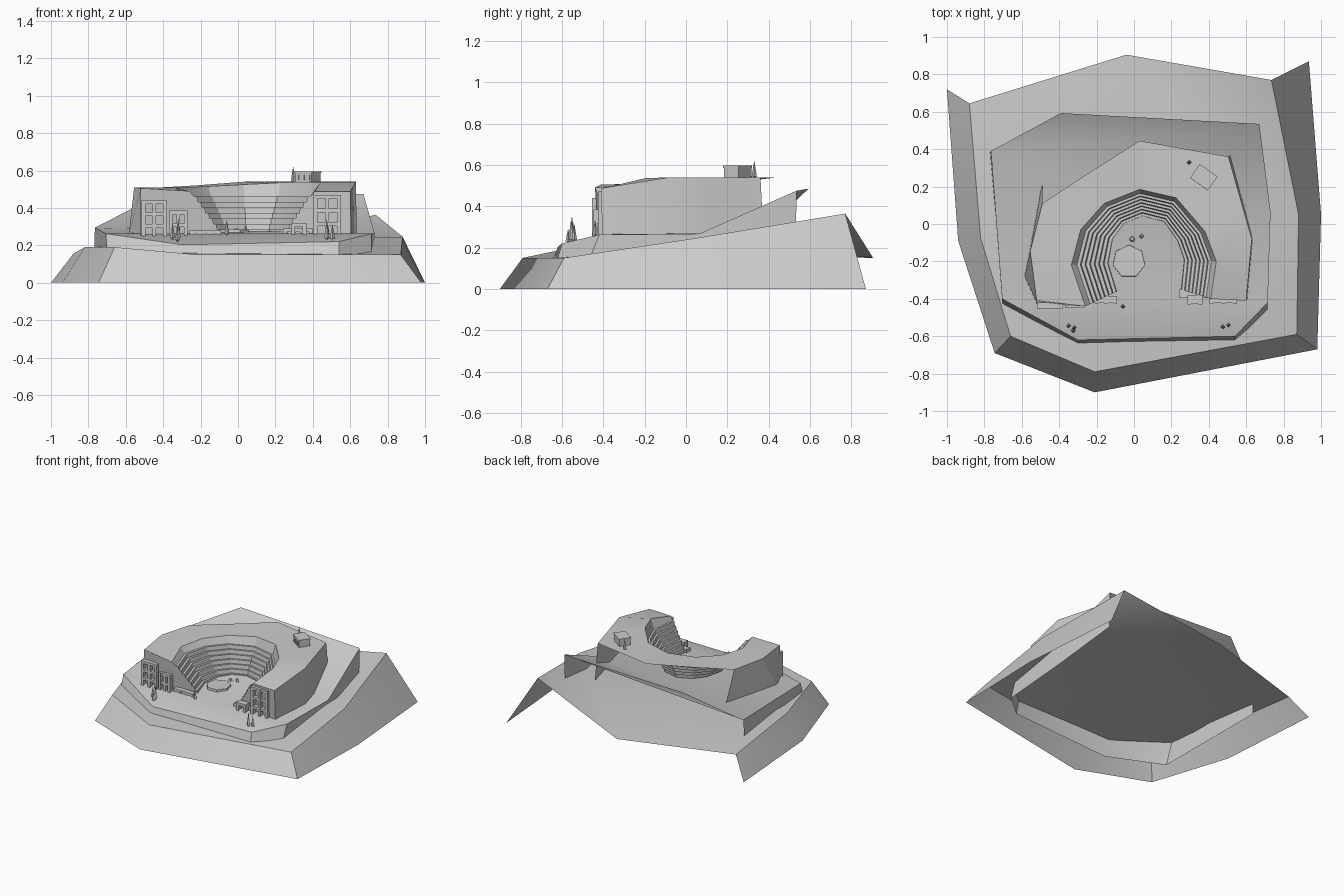
import bpy, bmesh, math
from mathutils import Matrix

if "Cube" in bpy.data.objects:
    bpy.data.objects.remove(bpy.data.objects["Cube"])


def sheet(name, faces, smooth=None):
    """Open surface from faces given as point lists, facing upward."""
    bm = bmesh.new()
    for f in faces:
        bm.faces.new([bm.verts.new(p) for p in f])
    bmesh.ops.remove_doubles(bm, verts=bm.verts[:], dist=1e-4)
    bmesh.ops.recalc_face_normals(bm, faces=bm.faces[:])
    bm.normal_update()
    if sum(f.normal.z * f.calc_area() for f in bm.faces) < 0:
        bmesh.ops.reverse_faces(bm, faces=bm.faces[:])
    ob = finish(name, bm)
    if smooth:
        bpy.ops.object.select_all(action='DESELECT')
        ob.select_set(True)
        bpy.context.view_layer.objects.active = ob
        bpy.ops.object.shade_smooth_by_angle(angle=math.radians(smooth))
    return ob


def finish(name, bm):
    me = bpy.data.meshes.new(name)
    bm.to_mesh(me)
    bm.free()
    ob = bpy.data.objects.new(name, me)
    bpy.context.collection.objects.link(ob)
    return ob


def strip(a, b):
    return [[a[i], a[i + 1], b[i + 1], b[i]] for i in range(len(a) - 1)]


def add_box(bm, x0, x1, y0, y1, z0, z1):
    m = Matrix.Translation(((x0 + x1) / 2, (y0 + y1) / 2, (z0 + z1) / 2))
    m = m @ Matrix.Diagonal((x1 - x0, y1 - y0, z1 - z0, 1))
    bmesh.ops.create_cube(bm, size=1, matrix=m)


def add_cone(bm, x, y, z, r1, r2, h, n):
    bmesh.ops.create_cone(bm, cap_ends=True, segments=n, radius1=r1, radius2=r2,
                          depth=h, matrix=Matrix.Translation((x, y, z + h / 2)))


# rocky base: sloping top, flared walls on three sides, open back
T = [(-.88, .645, .155), (-.82, -.075, .19), (-.66, -.60, .19), (-.21, -.79, .15),
     (.87, -.59, .15), (.88, .05, .246), (.735, .77, .364), (-.04, .905, .15)]
B = [(-1, .72, 0), (-.94, -.09, 0), (-.745, -.69, 0), (-.21, -.90, 0),
     (.98, -.67, 0), (1, .05, 0), (.935, .87, 0)]
tris = [(1, 2, 3), (1, 3, 4), (1, 4, 5), (0, 1, 5), (0, 5, 7), (5, 6, 7)]
sheet("rock_base", [[T[i] for i in t] for t in tris] + strip(T[:7], B), 32)

# terrace: flat middle, front bevel, raised back, deep skirt
P = [(-.765, .39, .295), (-.705, -.40, .262), (-.30, -.62, .203), (.54, -.60, .22),
     (.715, -.42, .262), (.73, .065, .267), (.67, .535, .475), (-.39, .593, .485)]
Q = [(-.772, .38, .09), (-.70, -.48, .03), (-.30, -.68, .04), (.54, -.645, .06),
     (.71, -.50, .06), (.725, .06, .09), (.668, .53, .2)]
sheet("terrace", [[P[0], P[1], P[4], P[5]], P[1:5], [P[0], P[5], P[6], P[7]]]
      + strip(P[:7], Q), 32)

# hill with stepped bowl, open at the front and the back left
outer = [(-.52, -.41, .505), (-.555, -.145, .51), (-.49, .11, .505), (-.23, .28, .52),
         (.03, .445, .54), (.505, .36, .54), (.57, .13, .54), (.63, -.08, .54), (.60, -.41, .487)]
rim = [(-.26, -.44, .49), (-.335, -.22, .505), (-.285, -.03, .51), (-.16, .11, .515),
       (.03, .185, .525), (.225, .14, .535), (.38, -.04, .54), (.44, -.20, .535), (.41, -.40, .487)]
inner = [(-.09, -.36), (-.135, -.21), (-.11, -.08), (-.05, 0), (.045, .04),
         (.16, .01), (.23, -.09), (.265, -.19), (.25, -.35)]
STEPS, TOP, FLOOR = 7, .46, .255


def ring(t, z):
    return [(r[0] + (i[0] - r[0]) * t, r[1] + (i[1] - r[1]) * t, z)
            for r, i in zip(rim, inner)]


rings = [rim]
for s in range(STEPS):
    z = TOP - s * (TOP - FLOOR) / STEPS
    rings.append(ring(.15 + .85 * s / STEPS, z))
    rings.append(ring(.15 + .85 * (s + .75) / STEPS, z))
rings.append(ring(1, FLOOR - .005))
faces = strip(outer, rim)
for a, b in zip(rings, rings[1:]):
    faces += strip(a, b)
left_foot = [(-.52, -.425, .25), (-.585, -.28, .25), (-.49, .225, .25)]
right_foot = [(.52, .375, .25), (.58, .13, .25), (.635, -.08, .25), (.605, -.405, .25)]
faces += strip(outer[:3], left_foot) + strip(outer[5:], right_foot)
faces.append([outer[0], left_foot[0]] + [r[0] for r in reversed(rings)])
faces.append([outer[8], right_foot[3]] + [r[8] for r in reversed(rings)])
sheet("amphitheatre_hill", faces, 25)

# stage disc and two small stones
bm = bmesh.new()
add_cone(bm, -.027, -.20, .255, .09, .088, .03, 7)
finish("stage", bm)
bm = bmesh.new()
add_cone(bm, -.01, -.08, .26, .022, .01, .03, 5)
add_cone(bm, .04, -.065, .26, .018, .006, .04, 4)
finish("stones", bm)


# ruined facades: pillars and beams in a grid
def facade(name, x0, x1, y0, y1, z1, cols, rows, z0=.25):
    bm = bmesh.new()
    w = .02
    for c in range(cols + 1):
        x = x0 + (x1 - x0 - w) * c / cols
        add_box(bm, x, x + w, y0, y1, z0, z1)
    for r in range(1, rows + 1):
        z = z0 + (z1 - z0) * r / rows
        add_box(bm, x0, x1, y0 + .002, y1, z - w, z)
    finish(name, bm)


facade("facade_left_tall", -.515, -.38, -.455, -.42, .44, 2, 3)
facade("facade_left_mid", -.37, -.27, -.448, -.41, .385, 2, 2)
facade("facade_left_low", -.26, -.09, -.425, -.385, .28, 3, 1, .24)
facade("facade_right_tall", .405, .55, -.425, -.385, .47, 2, 3)
facade("facade_right_low", .24, .40, -.395, -.35, .29, 3, 1, .24)
facade("facade_right_porch", .285, .365, -.43, -.38, .32, 1, 1)

# house on the hilltop with rim and windows
bm = bmesh.new()
add_box(bm, -.055, .055, -.042, .042, -.025, .026)
add_box(bm, -.058, .058, -.045, .045, .026, .036)
for x in (-.035, 0, .035):
    add_box(bm, x - .008, x + .008, -.046, -.04, -.01, .015)
house = finish("house", bm)
house.location = (.373, .25, .56)
house.rotation_euler.z = math.radians(-35)

# slender trees
bm = bmesh.new()
for x, y, z, h in [(-.32, -.555, .225, .12), (-.35, -.545, .23, .09), (-.325, -.57, .22, .07),
                   (.475, -.55, .225, .12), (.505, -.54, .225, .09),
                   (-.06, -.44, .25, .085), (.295, .33, .53, .09)]:
    add_cone(bm, x, y, z, .005, .005, h * .2, 4)
    add_cone(bm, x, y, z + h * .12, .013, .009, h * .3, 4)
    add_cone(bm, x, y, z + h * .42, .009, 0, h * .58, 4)
finish("trees", bm)
